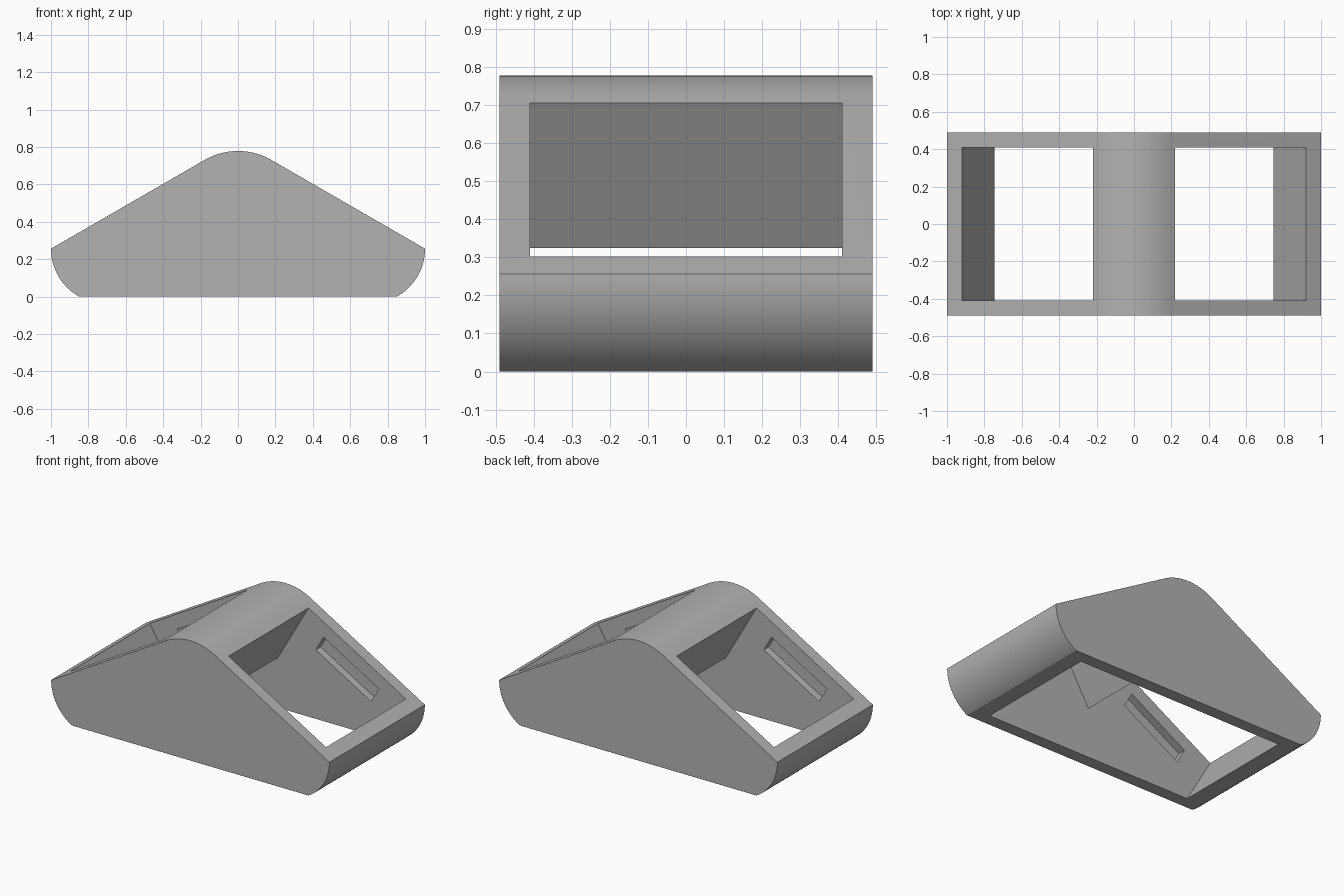
import bpy
import bmesh
from math import sin, cos, tan, radians, pi
from mathutils import Vector

if "Cube" in bpy.data.objects:
    bpy.data.objects.remove(bpy.data.objects["Cube"], do_unlink=True)

SLOPE = radians(30)
HALF_DEPTH, INNER_DEPTH, SLOT_DEPTH = 0.49, 0.41, 0.46
EAVE = 0.256                      # height of the lower edge of each slope
APEX = EAVE + tan(SLOPE)          # where the two slopes would meet
CROWN_R, FOOT_R = 0.356, 0.293
DOWN = Vector((cos(SLOPE), -sin(SLOPE)))     # along the right slope
INTO = Vector((-sin(SLOPE), -cos(SLOPE)))    # square into the right slope

grey = bpy.data.materials.new("plain_grey")
grey.use_nodes = True
colour = (0.45, 0.45, 0.45, 1)
grey.diffuse_color = colour
grey.node_tree.nodes["Principled BSDF"].inputs["Base Color"].default_value = colour


def prism(name, profile, half_depth):
    """Extrude an x-z outline symmetrically along y."""
    bm = bmesh.new()
    face = bm.faces.new([bm.verts.new((x, -half_depth, z)) for x, z in profile])
    new = bmesh.ops.extrude_face_region(bm, geom=[face])["geom"]
    verts = [v for v in new if isinstance(v, bmesh.types.BMVert)]
    bmesh.ops.translate(bm, vec=(0, 2 * half_depth, 0), verts=verts)
    bmesh.ops.recalc_face_normals(bm, faces=bm.faces[:])
    mesh = bpy.data.meshes.new(name)
    bm.to_mesh(mesh)
    bm.free()
    mesh.materials.append(grey)
    obj = bpy.data.objects.new(name, mesh)
    bpy.context.collection.objects.link(obj)
    return obj


def mirrored(points):
    """Close a right-hand half outline with its mirror image."""
    return points + [(-x, z) for x, z in reversed(points) if abs(x) > 1e-6]


def slope_point(x):
    return Vector((x, APEX - x * tan(SLOPE)))


# Outer outline: rounded foot, straight slope, rounded crown
foot_end = math_end = pi - (pi / 2 + 0) - radians(29.1)
half = []
for i in range(25):
    a = foot_end * (1 - i / 24)
    half.append((1 - FOOT_R + FOOT_R * cos(a), max(0, EAVE - FOOT_R * sin(a))))
half[0] = (half[0][0], 0)
crown_z = APEX - CROWN_R / cos(SLOPE)
for i in range(13):
    a = SLOPE * (1 - i / 12)
    half.append((CROWN_R * sin(a), crown_z + CROWN_R * cos(a)))
housing = prism("sloped_housing", mirrored(half), HALF_DEPTH)

# Hollow: two windows cut square to the slopes, meeting below a central wedge
low, high = slope_point(0.92), slope_point(0.22)
out = -INTO * 0.2
floor = low + INTO * ((low.y + 0.1) / cos(SLOPE))
wedge_tip = (0, high.y - high.x / tan(SLOPE))
hollow = prism("hollow_cutter",
               mirrored([tuple(floor), tuple(low + out), tuple(high + out), wedge_tip]),
               INNER_DEPTH)

# Shallow slots in the inner side walls, parallel to each slope
centre = slope_point(0.57) + INTO * 0.142
along, across = DOWN * 0.23, INTO * 0.056
corners = [centre - along - across, centre + along - across,
           centre + along + across, centre - along + across]
slots = [prism("slot_cutter", [(side * p.x, p.y) for p in corners], SLOT_DEPTH)
         for side in (1, -1)]

# Carve the housing
bpy.ops.object.select_all(action="DESELECT")
bpy.context.view_layer.objects.active = housing
housing.select_set(True)
for cutter in [hollow] + slots:
    cutter.hide_render = True
    mod = housing.modifiers.new("carve", "BOOLEAN")
    mod.operation = "DIFFERENCE"
    mod.solver = "EXACT"
    mod.object = cutter
    bpy.ops.object.modifier_apply(modifier=mod.name)
    bpy.data.objects.remove(cutter, do_unlink=True)

bpy.ops.object.shade_smooth_by_angle(angle=radians(15))
